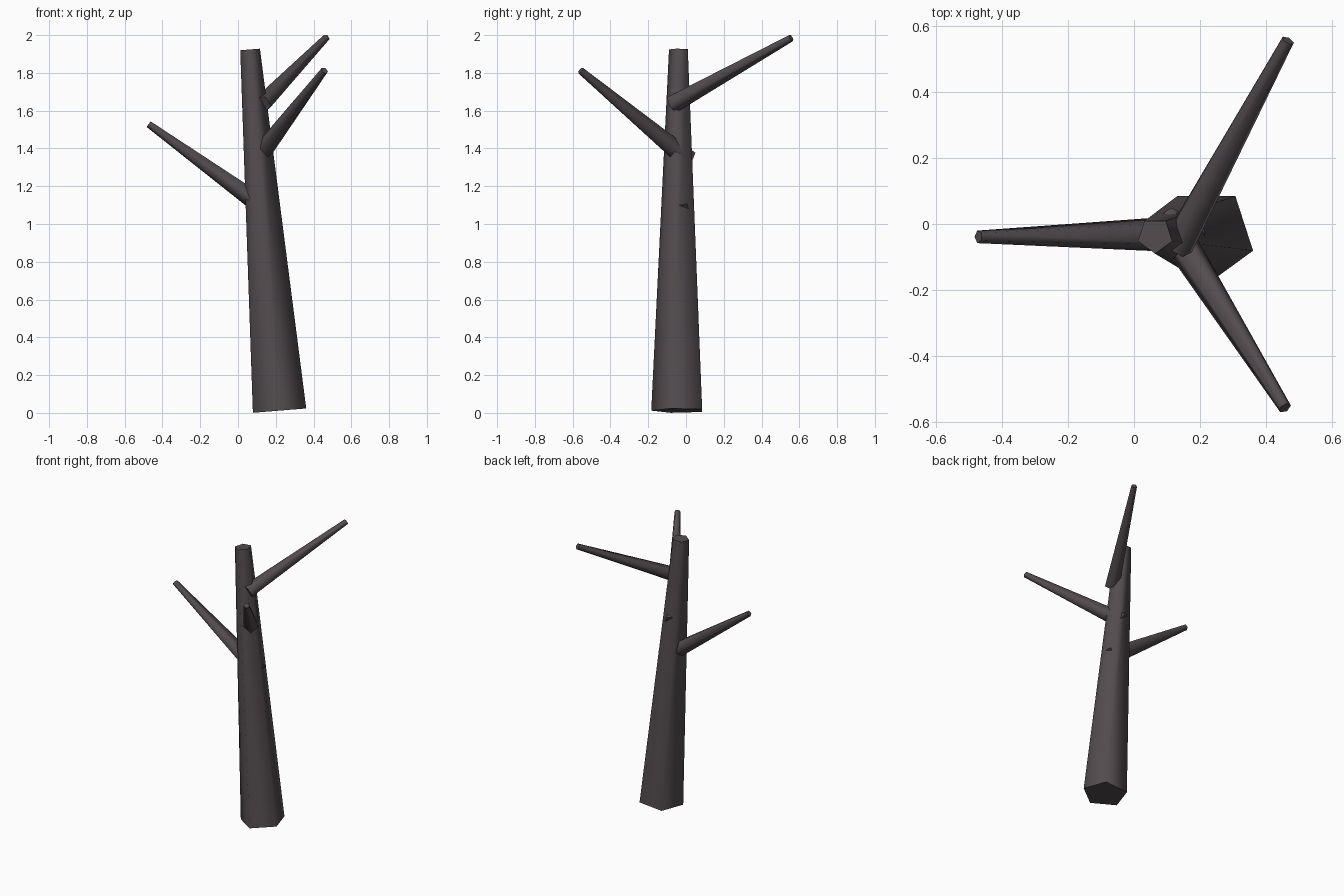
import bpy, math
from mathutils import Vector

if "Cube" in bpy.data.objects:
    bpy.data.objects.remove(bpy.data.objects["Cube"])

bark = bpy.data.materials.new("bark")
bark.diffuse_color = (0.085, 0.072, 0.078, 1)
bark.use_nodes = True
bark.node_tree.nodes["Principled BSDF"].inputs["Base Color"].default_value = bark.diffuse_color


def tapered_limb(name, start, end, r_start, r_end, down, sides=5):
    """Capped five-sided limb with one corner turned towards 'down'."""
    start, end = Vector(start), Vector(end)
    axis = (end - start).normalized()
    u = Vector(down)
    u = (u - axis * u.dot(axis)).normalized()
    v = axis.cross(u)
    verts = []
    for centre, r in ((start, r_start), (end, r_end)):
        for i in range(sides):
            a = 2 * math.pi * i / sides
            verts.append(centre + r * (math.cos(a) * u + math.sin(a) * v))
    faces = [(i, (i + 1) % sides, sides + (i + 1) % sides, sides + i)
             for i in range(sides)]
    faces += [tuple(reversed(range(sides))), tuple(range(sides, 2 * sides))]
    mesh = bpy.data.meshes.new(name)
    mesh.from_pydata(verts, [], faces)
    mesh.materials.append(bark)
    obj = bpy.data.objects.new(name, mesh)
    bpy.context.collection.objects.link(obj)
    # soft sides, crisp caps
    bpy.ops.object.select_all(action='DESELECT')
    obj.select_set(True)
    bpy.context.view_layer.objects.active = obj
    bpy.ops.object.shade_smooth_by_angle(angle=math.radians(80))
    return obj


# leaning trunk
tapered_limb("trunk", (0.22, -0.035, 0.012), (0.064, -0.035, 1.924),
             0.149, 0.055, (0, -1, 0))

# three bare branches, low to high
branches = [
    ("left_branch", (0.185, -0.03, 1.06), (-0.472, -0.039, 1.53), 0.06, 0.02),
    ("front_branch", (0.10, 0.01, 1.34), (0.458, -0.558, 1.812), 0.056, 0.02),
    ("back_branch", (0.13, -0.07, 1.635), (0.467, 0.557, 1.985), 0.05, 0.02),
]
for name, start, end, r0, r1 in branches:
    tapered_limb(name, start, end, r0, r1, (0, 0, -1))
